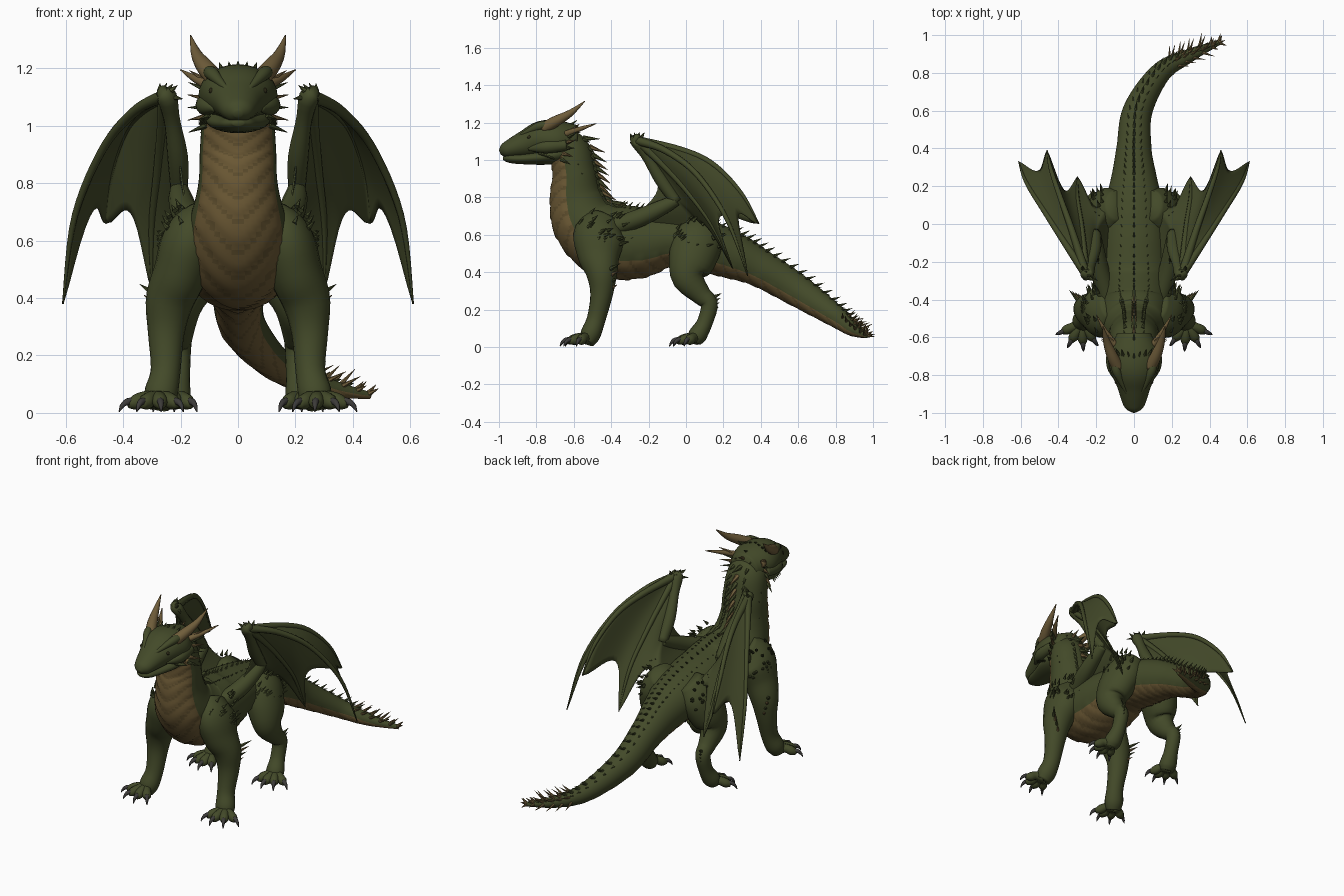
import bpy, bmesh, math, random
from mathutils import Vector, Matrix

random.seed(4)
if "Cube" in bpy.data.objects:
    bpy.data.objects.remove(bpy.data.objects["Cube"])


def material(name, rgb):
    m = bpy.data.materials.new(name)
    m.use_nodes = True
    m.diffuse_color = (*rgb, 1)
    bsdf = next(n for n in m.node_tree.nodes if n.type == 'BSDF_PRINCIPLED')
    bsdf.inputs["Base Color"].default_value = (*rgb, 1)
    bsdf.inputs["Roughness"].default_value = 0.8
    return m


GREEN = material("green hide", (.056, .068, .022))
WING = material("wing membrane", (.055, .066, .022))
BELLY = material("belly plate", (.15, .1, .035))
GROOVE = material("belly groove", (.115, .078, .027))
HORN = material("horn", (.16, .11, .043))
CLAW = material("claw", (.045, .043, .04))
EYE = material("dark eye", (.025, .022, .008))


def spline(pts, n):
    """Catmull-Rom samples through points of any dimension."""
    p = [Vector(q) for q in pts]
    out = []
    for i in range(n):
        u = i / (n - 1) * (len(p) - 1)
        k = min(int(u), len(p) - 2)
        f = u - k
        a, b, c, d = p[max(k - 1, 0)], p[k], p[k + 1], p[min(k + 2, len(p) - 1)]
        out.append(b + (c - a) * (f / 2) + (a * 2 - b * 5 + c * 4 - d) * (f * f / 2)
                   + (b * 3 - a - c * 3 + d) * (f ** 3 / 2))
    return out


def frames(pts, n):
    """Centre, tangent, side, up, half width and half height along a path."""
    rows = spline([(*q, q[3]) if len(q) == 4 else q for q in pts], n)
    c = [Vector(r[:3]) for r in rows]
    span = c[-1] - c[0]
    ref = Vector((0, 0, 1)) if abs(span.x) > .8 * span.length else Vector((1, 0, 0))
    out = []
    for i, r in enumerate(rows):
        t = (c[min(i + 1, n - 1)] - c[max(i - 1, 0)]).normalized()
        side = (ref - t * ref.dot(t)).normalized()
        out.append((c[i], t, side, side.cross(t), max(r[3], .001), max(r[4], .001)))
    return out


def finish(name, bm, mats, mirror=False, smooth=True):
    bmesh.ops.recalc_face_normals(bm, faces=bm.faces)
    me = bpy.data.meshes.new(name)
    bm.to_mesh(me)
    bm.free()
    for m in mats:
        me.materials.append(m)
    ob = bpy.data.objects.new(name, me)
    bpy.context.scene.collection.objects.link(ob)
    for poly in me.polygons:
        poly.use_smooth = smooth
    if mirror:
        ob.modifiers.new("mirror", 'MIRROR')
    return ob


def tube(bm, pts, n=14, seg=14, rule=None, bump=None):
    rings = []
    for i, (c, t, s, u, w, h) in enumerate(frames(pts, n)):
        ring = []
        for j in range(seg):
            a = math.tau * j / seg
            k = bump(i, a) if bump else 1
            ring.append(bm.verts.new(c + s * (math.cos(a) * w * k) + u * (math.sin(a) * h * k)))
        rings.append(ring)
    for i in range(n - 1):
        for j in range(seg):
            q = (j + 1) % seg
            f = bm.faces.new((rings[i][j], rings[i][q], rings[i + 1][q], rings[i + 1][j]))
            f.material_index = rule(i, math.tau * (j + .5) / seg, f) if rule else 0
    for ring in (rings[0], rings[-1]):
        bm.faces.new(ring)


def part(name, paths, mats=(GREEN,), mirror=True, **kw):
    bm = bmesh.new()
    for p in paths:
        tube(bm, p, **kw)
    return finish(name, bm, mats, mirror)


def spike(bm, base, direction, length, radius, mat=0):
    d = Vector(direction).normalized()
    m = Matrix.Translation(Vector(base) + d * (length * .4)) @ d.to_track_quat('Z', 'Y').to_matrix().to_4x4()
    new = bmesh.ops.create_cone(bm, cap_ends=True, segments=6, radius1=radius, radius2=radius * .06,
                                depth=length, matrix=m)
    for v in new["verts"]:
        for f in v.link_faces:
            f.material_index = mat


# Neck, trunk and tail in one sweep, with overlapping chevron plates underneath
SPINE = [(0, -.73, 1.08, .09, .08), (0, -.63, 1.05, .12, .11), (0, -.595, .93, .132, .118),
         (0, -.585, .8, .138, .143), (0, -.54, .67, .168, .175), (0, -.42, .575, .195, .2),
         (0, -.25, .56, .195, .19), (0, -.08, .575, .175, .145), (0, .1, .54, .155, .14),
         (0, .25, .49, .12, .125), (0, .4, .42, .093, .1), (.02, .6, .3, .078, .085),
         (.14, .8, .165, .055, .058), (.29, .89, .095, .036, .036), (.46, .965, .06, .012, .012)]
N = 190


def plate_phase(i, a):
    return (i / 6 + 1.5 * abs(math.cos(a))) % 1


def is_belly(i, a):
    return -math.sin(a) > (.42 if i < N * .3 else .55 if i < N * .42 else .46)


def body_rule(i, a, f):
    if not is_belly(i, a):
        return 0
    return 2 if plate_phase(i, a) < .2 else 1


part("body", [SPINE], (GREEN, BELLY, GROOVE), False, n=N, seg=48, rule=body_rule,
     bump=lambda i, a: 1 + (.04 * plate_phase(i, a) if is_belly(i, a) else 0))

# Head, jaw and face
part("head", [[(0, -.58, 1.1, .09, .085), (0, -.68, 1.105, .135, .105), (0, -.77, 1.11, .128, .1),
               (0, -.86, 1.085, .09, .074), (0, -.94, 1.06, .064, .05), (0, -.975, 1.048, .045, .036),
               (0, -.995, 1.04, .014, .012)]], mirror=False, n=30, seg=28)
part("lower_jaw", [[(0, -.62, 1.05, .1, .06), (0, -.74, 1.02, .112, .045), (0, -.86, 1.008, .078, .031),
                    (0, -.94, 1.008, .054, .024), (0, -.978, 1.01, .02, .01)]], mirror=False, n=20, seg=24)
part("brow_ridges", [[(.035, -.9, 1.125, .008), (.065, -.84, 1.155, .016), (.095, -.77, 1.185, .024),
                      (.11, -.7, 1.185, .012)]])
part("cheeks", [[(.08, -.84, 1.06, .01), (.11, -.75, 1.07, .035), (.11, -.64, 1.08, .03)]])
part("nostrils", [[(.03, -.965, 1.075, .004), (.035, -.95, 1.087, .008), (.034, -.92, 1.095, .004)]])
bm = bmesh.new()
bmesh.ops.create_uvsphere(bm, u_segments=12, v_segments=8, radius=.011,
                          matrix=Matrix.Translation((.091, -.838, 1.122)))
finish("eyes", bm, [EYE], True)
part("horns", [[(.085, -.76, 1.17, .032), (.115, -.7, 1.205, .03), (.145, -.62, 1.25, .019),
                (.165, -.54, 1.315, .002)]], (HORN,))
part("side_horns", [[(.1, -.64, 1.14, .018), (.15, -.57, 1.165, .013), (.2, -.48, 1.195, .002)]], (HORN,))

# Frill of spikes on cheeks, jaw and crown
bm = bmesh.new()
for k in range(6):
    z = 1.0 + .032 * k
    spike(bm, (.115, -.66 + .01 * k, z), (.75, .55, (k - 2) * .15), .085, .012, k % 2)
    spike(bm, (.105, -.72 - .012 * k, 1.015 + .004 * k), (.8, .5, -.3), .045, .009)
    spike(bm, (.105, -.6 + .02 * (k % 2), .98 - .05 * k), (.7, .8, -.1), .045, .011)
for k in range(4):
    spike(bm, (.028 * k, -.72 + .01 * k, 1.2 - .003 * k), (.1 * k, .8, .6), .05, .012)
    spike(bm, (.1 - .014 * k, -.76 - .035 * k, 1.19 - .015 * k), (.3, .7, .7), .025, .009)
finish("head_spikes", bm, [GREEN, HORN], True, False)

# Dorsal crest, flank scales and tail tuft
bm = bmesh.new()
ring = frames(SPINE, N)
for i in range(8, N - 4, 3):
    c, t, s, u, w, h = ring[i]
    neck, tail = i < N * .3, i > N * .62
    size = .09 if neck else .05 if tail else .034
    spike(bm, c + u * h, u * .7 + t * .6, size, size * .18, 1 if neck and i % 2 or i > N * .9 else 0)
    for sgn in (-1, 1):
        p = c + s * (sgn * math.sin(.4) * w) + u * (math.cos(.4) * h)
        spike(bm, p, u * .5 + s * sgn * .3 + t, size * .5, size * .13)
for i in range(N - 22, N - 1, 4):
    c, t, s, u, w, h = ring[i]
    for a in (-1.25, -.45, .4, 1.2):
        d = s * math.sin(a) + u * math.cos(a)
        spike(bm, c + d * h * .6, d + t * .7, .09 if i < N - 8 else .045, .011, 1)
finish("back_spikes", bm, [GREEN, HORN], False, False)

# Legs
part("front_legs", [[(.12, -.42, .68, .06, .09), (.165, -.46, .6, .098, .14), (.2, -.465, .49, .094, .115),
                     (.238, -.45, .39, .084, .083), (.25, -.452, .28, .064, .06), (.252, -.48, .15, .052, .05),
                     (.268, -.51, .07, .058, .054), (.28, -.53, .025, .045, .04)]], n=32, seg=20)
part("hind_legs", [[(.09, .1, .66, .06, .08), (.13, .07, .58, .1, .13), (.175, .03, .46, .1, .125),
                    (.202, .012, .37, .076, .088), (.205, .08, .28, .051, .055), (.207, .125, .23, .044, .046),
                    (.21, .1, .13, .043, .042), (.22, .06, .06, .054, .05), (.222, .045, .025, .04, .035)]],
     n=32, seg=20)


def foot(name, x, y, angles):
    toes, claws = [], []
    for a in angles:
        d = Vector((math.sin(math.radians(a)), -math.cos(math.radians(a)), 0))
        at = lambda r, z, w: (*(Vector((x, y, z)) + d * r), w)
        toes.append([at(0, .045, .034), at(.05, .05, .026), at(.085, .037, .027), at(.113, .03, .014)])
        claws.append([at(.098, .04, .014), at(.12, .038, .012), at(.138, .024, .008), at(.149, .004, .002)])
    part(name + "_toes", toes, n=10, seg=10)
    part(name + "_claws", claws, (CLAW,), n=8, seg=8)


foot("front_foot", .278, -.525, (-36, -4, 30, 66))
foot("hind_foot", .222, .06, (-32, 0, 30, 62))

# Rough scales on shoulders and thighs, spurs on elbows and hocks
bm = bmesh.new()
for centre, size in (((.16, -.45, .6), (.105, .14, .15)), ((.14, .06, .57), (.105, .13, .13))):
    for k in range(32):
        a, z = random.uniform(-1.3, 1.3), random.uniform(-.4, .9)
        d = Vector((math.cos(a) * math.sqrt(1 - z * z), math.sin(a) * math.sqrt(1 - z * z), z))
        p = Vector(centre) + Vector([d[q] * size[q] for q in range(3)])
        spike(bm, p, d * .4 + Vector((.1, .7, .3)), .04, .01)
for k in range(4):
    spike(bm, (.3 - .01 * k, -.4, .42 - .035 * k), (.6, .7, .4), .08 - .01 * k, .013, k % 2)
    spike(bm, (.215, .155 - .006 * k, .27 - .025 * k), (.15, .8, .4), .045, .011)
finish("limb_scales", bm, [GREEN, HORN], True, False)

# Wings: arm, three fingers, scalloped skin to the flank and a web in front of the elbow
WRIST = (.255, -.265, 1.105)
EDGES = [[WRIST, (.36, -.11, 1.05), (.47, .06, .92), (.57, .22, .68), (.61, .33, .38)],
         [WRIST, (.33, -.03, 1.055), (.39, .14, .98), (.44, .29, .83), (.46, .39, .66)],
         [WRIST, (.265, -.14, .99), (.28, .0, .84), (.3, .14, .65), (.3, .25, .42)],
         [WRIST, (.225, -.17, .97), (.205, -.07, .81), (.18, .01, .73), (.13, .1, .64)],
         [WRIST, (.22, -.2, .97), (.2, -.15, .85), (.18, -.24, .73), (.13, -.38, .65)]]
part("wing_arms", [[(.13, -.42, .63, .05), (.18, -.25, .69, .05), (.2, -.13, .745, .042), (.205, -.05, .785, .03)],
                   [(.205, -.05, .775, .03), (.21, -.13, .89, .036), (.23, -.21, 1.02, .028),
                    (.25, -.265, 1.105, .036), (.27, -.25, 1.11, .018)]], n=16)
part("wing_fingers", [[(*p, r) for p, r in zip(f, (.024, .018, .015, .011, .003))] for f in EDGES[:3]],
     n=24, seg=8)

bm = bmesh.new()
ROWS, COLS = 22, 12
SCALLOP = (.2, .22, .2, 0)
PULL = (Vector((-.01, 0, 0)), Vector((0, -.05, -.02)), Vector((-.02, 0, 0)), Vector((0, 0, 0)))
curves = [spline(f, 101) for f in EDGES]
for fa, fb, depth, pull in zip(curves, curves[1:], SCALLOP, PULL):
    grid = []
    for r in range(ROWS):
        line = []
        for q in range(COLS + 1):
            t = q / COLS
            s = r / (ROWS - 1)
            bow = math.sin(math.pi * t)
            at = s * (1 - depth * bow) * 100
            lo = min(int(at), 99)
            pick = lambda c: c[lo].lerp(c[lo + 1], at - lo)
            line.append(bm.verts.new(pick(fa).lerp(pick(fb), t) + pull * (bow * s)))
        grid.append(line)
    for r in range(ROWS - 1):
        for q in range(COLS):
            bm.faces.new((grid[r][q], grid[r][q + 1], grid[r + 1][q + 1], grid[r + 1][q]))
bmesh.ops.remove_doubles(bm, verts=bm.verts, dist=.0005)
skin = finish("wing_skin", bm, [WING], True)
thick = skin.modifiers.new("thickness", 'SOLIDIFY')
thick.thickness, thick.offset = .006, 0

# Wrist knob spikes
bm = bmesh.new()
for k in range(4):
    spike(bm, (.23 + .014 * k, -.29 + .018 * k, 1.125), (-.6 + .2 * k, -.3 + .2 * k, .5), .03, .011)
spike(bm, (.23, -.27, 1.1), (-.6, -.5, -.1), .055, .014)
finish("wrist_spikes", bm, [GREEN], True, False)
